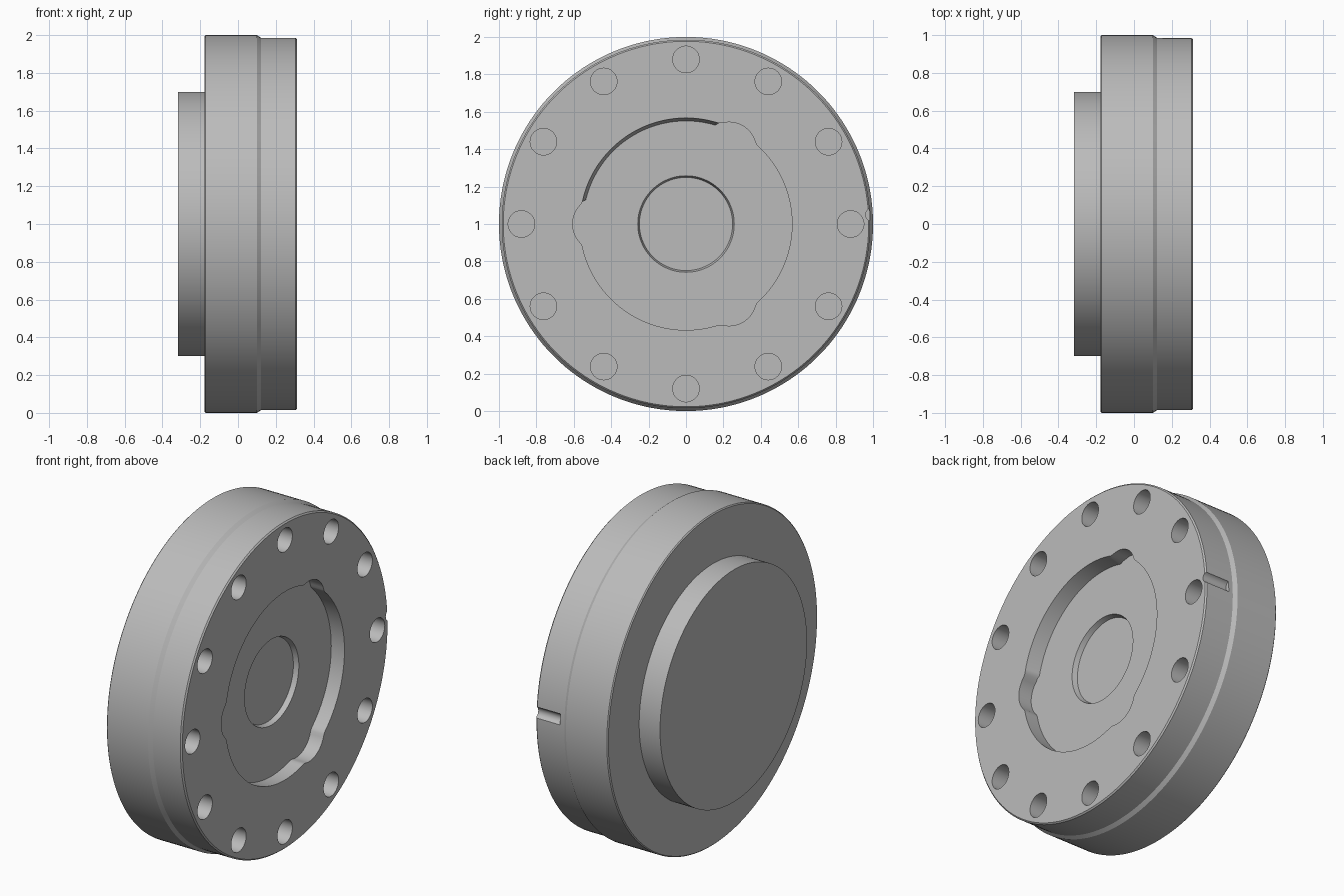
import bpy, bmesh
from math import sin, cos, pi, radians, degrees, sqrt

cube = bpy.data.objects.get("Cube")
if cube:
    bpy.data.objects.remove(cube, do_unlink=True)

grey = bpy.data.materials.new("plain grey")
grey.use_nodes = True
grey.diffuse_color = (0.5, 0.5, 0.5, 1)
grey.node_tree.nodes["Principled BSDF"].inputs["Base Color"].default_value = (0.5, 0.5, 0.5, 1)

FACE = 0.313      # front face of the hub along x
FLOOR = 0.225     # floor of the main recess


def loft(name, rings, n, y=0.0, z=1.0):
    """Closed solid along x; each ring is (x, radius or function of angle)."""
    bm = bmesh.new()
    loops = []
    for x, r in rings:
        loop = []
        for i in range(n):
            a = 2 * pi * i / n
            rad = r(a) if callable(r) else r
            loop.append(bm.verts.new((x, y + rad * cos(a), z + rad * sin(a))))
        loops.append(loop)
    for a, b in zip(loops, loops[1:]):
        for i in range(n):
            j = (i + 1) % n
            bm.faces.new((a[i], a[j], b[j], b[i]))
    bm.faces.new(loops[0])
    bm.faces.new(loops[-1])
    bmesh.ops.recalc_face_normals(bm, faces=bm.faces)
    mesh = bpy.data.meshes.new(name)
    bm.to_mesh(mesh)
    bm.free()
    mesh.materials.append(grey)
    ob = bpy.data.objects.new(name, mesh)
    bpy.context.collection.objects.link(ob)
    return ob


def recess_outline(a):
    """Circle with three round lobes, as a radius by angle."""
    r = 0.567
    for lobe in (60, 180, 300):
        d = a - radians(lobe)
        across = 0.46 * sin(d)
        if cos(d) > 0 and abs(across) < 0.146:
            r = max(r, 0.46 * cos(d) + sqrt(0.146 ** 2 - across ** 2))
    return r


def recess_base(a):
    """The wall between two lobes slopes inward towards the floor."""
    return recess_outline(a) - (0.016 if 72 < degrees(a) < 168 else 0)


# Turned body: rear boss, wide drum, stepped front rim
body = loft("hub_body", [(-0.317, 0.70), (-0.178, 0.70), (-0.178, 0.994), (-0.172, 1.0),
                         (0.10, 1.0), (0.122, 0.985), (0.305, 0.985), (FACE, 0.977)], 180)

# Cutters: lobed recess, centre dish, ring of bolt holes, rim groove
cutters = [
    loft("recess_cutter", [(FLOOR, recess_base), (FACE, recess_outline), (0.4, recess_outline)], 240),
    loft("centre_cutter", [(0.195, 0.249), (FLOOR, 0.258), (0.29, 0.258)], 96),
    loft("rim_groove_cutter", [(0.15, 0.035), (0.4, 0.035)], 24, 0.995, 1.05),
]
for k in range(12):
    a = 2 * pi * k / 12
    cutters.append(loft("bolt_hole_cutter", [(0.06, 0.071), (0.4, 0.071)], 40,
                        0.88 * cos(a), 1 + 0.88 * sin(a)))

bpy.ops.object.select_all(action="DESELECT")
body.select_set(True)
bpy.context.view_layer.objects.active = body
for cutter in cutters:
    cutter.hide_render = True
    mod = body.modifiers.new("cut", "BOOLEAN")
    mod.operation = "DIFFERENCE"
    mod.solver = "EXACT"
    mod.object = cutter
    bpy.ops.object.modifier_apply(modifier=mod.name)
    bpy.data.objects.remove(cutter, do_unlink=True)

bpy.ops.object.shade_smooth_by_angle(angle=radians(30))
